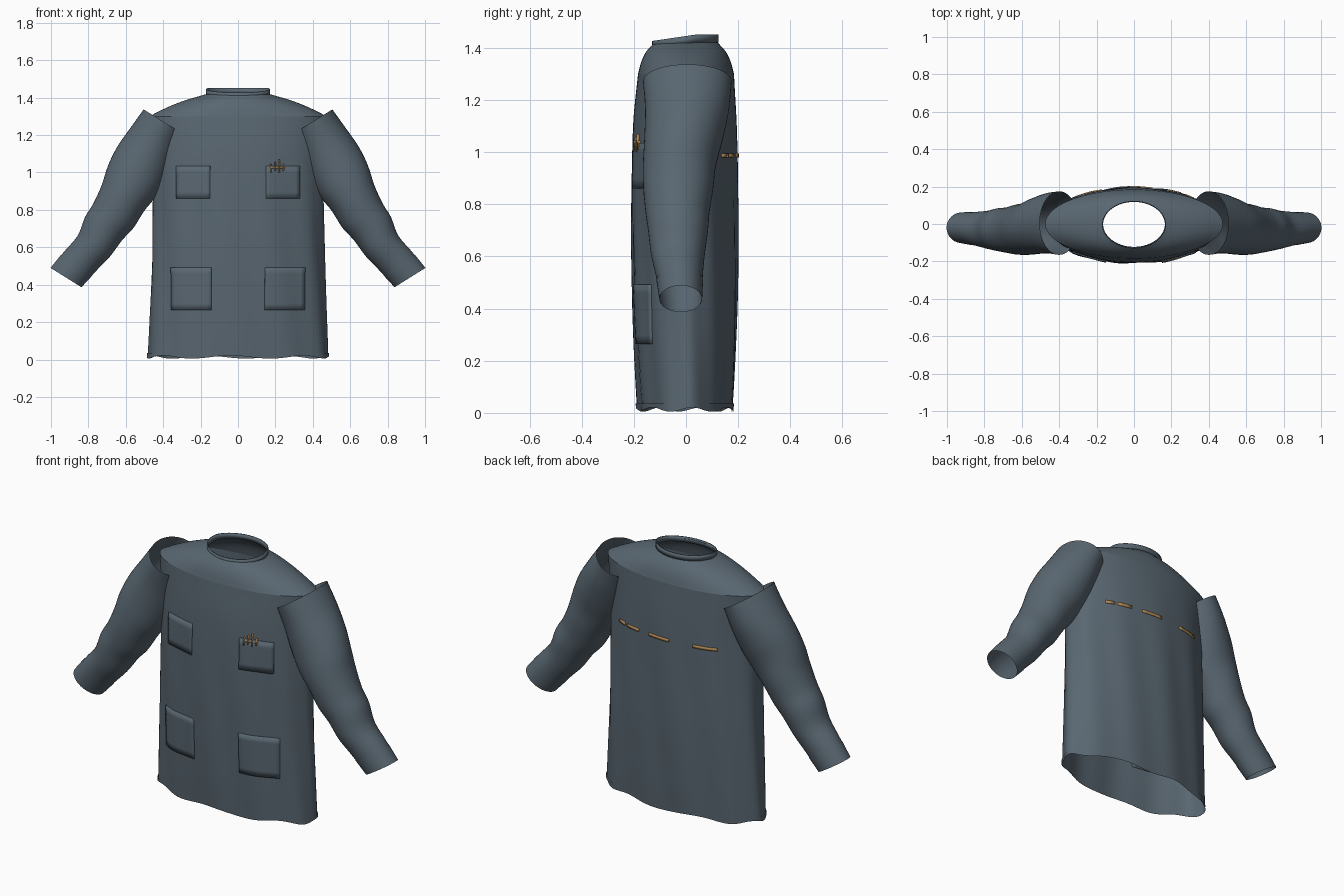
import bpy, bmesh, math
from mathutils import Vector

if "Cube" in bpy.data.objects:
    bpy.data.objects.remove(bpy.data.objects["Cube"])


def material(name, rgb):
    m = bpy.data.materials.new(name)
    m.diffuse_color = (*rgb, 1)
    m.use_nodes = True
    m.node_tree.nodes["Principled BSDF"].inputs["Base Color"].default_value = m.diffuse_color
    return m


CLOTH = material("slate cloth", (0.10, 0.135, 0.165))
GOLD = material("gold thread", (0.45, 0.25, 0.09))


def sample(rows, t):
    """Smooth (Catmull-Rom) lookup in rows whose first item is the parameter."""
    i = 0
    while i < len(rows) - 2 and t > rows[i + 1][0]:
        i += 1
    a, b = rows[i], rows[i + 1]
    p, q = rows[max(i - 1, 0)], rows[min(i + 2, len(rows) - 1)]
    h = b[0] - a[0]
    u = (t - a[0]) / h
    out = []
    for k in range(1, len(a)):
        m0 = (b[k] - p[k]) / (b[0] - p[0]) * h
        m1 = (q[k] - a[k]) / (q[0] - a[0]) * h
        out.append((2*u**3 - 3*u*u + 1) * a[k] + (u**3 - 2*u*u + u) * m0
                   + (3*u*u - 2*u**3) * b[k] + (u**3 - u*u) * m1)
    return out


def surface(name, point, nu, nv, mat, closed=True, thick=0):
    """Skin a nu by nv grid of points; closed makes a tube."""
    bm = bmesh.new()
    grid = [[bm.verts.new(point(i, j)) for i in range(nu)] for j in range(nv)]
    for j in range(nv - 1):
        for i in range(nu if closed else nu - 1):
            k = (i + 1) % nu
            bm.faces.new((grid[j][i], grid[j][k], grid[j+1][k], grid[j+1][i]))
    bmesh.ops.recalc_face_normals(bm, faces=bm.faces)
    me = bpy.data.meshes.new(name)
    bm.to_mesh(me)
    bm.free()
    me.materials.append(mat)
    ob = bpy.data.objects.new(name, me)
    bpy.context.collection.objects.link(ob)
    if thick:
        s = ob.modifiers.new("thickness", 'SOLIDIFY')
        s.thickness = thick
        s.offset = 0
    bpy.ops.object.select_all(action='DESELECT')
    ob.select_set(True)
    bpy.context.view_layer.objects.active = ob
    bpy.ops.object.shade_smooth_by_angle(angle=math.radians(35))
    return ob


# Torso: height, half width, half depth, depth centre
TORSO = [(0.0, 0.482, 0.181, -0.002), (0.2, 0.474, 0.192, -0.003),
         (0.5, 0.463, 0.202, -0.004), (0.8, 0.457, 0.204, -0.006),
         (1.1, 0.457, 0.199, -0.005), (1.3, 0.475, 0.184, 0.0)]
YOKE = [(1.3, 0.475, 0.184, 0.0), (1.345, 0.385, 0.172, 0.0),
        (1.385, 0.285, 0.153, 0.0), (1.42, 0.165, 0.122, 0.0)]
N = 96


def torso_point(a, z, grow=0.0):
    hx, hy, cy = sample(TORSO, z)
    # soft drape folds that fade out towards the shoulders
    fold = 0.004 * math.sin(11 * a + 3 * z) * max(0, min(1, (1.2 - z) / 0.5))
    return Vector(((hx + grow + fold) * math.cos(a),
                   cy + (hy + grow + fold) * math.sin(a), z))


def hem_height(a):
    return 0.013 + 0.008 * math.sin(7 * a + 0.6)


def body_point(i, j):
    a = 2 * math.pi * i / N
    low = hem_height(a)
    return torso_point(a, low + (1.3 - low) * j / 30)


def hem_point(i, j):
    a = 2 * math.pi * i / N
    return torso_point(a, hem_height(a) * (1 - j) + 0.036 * j, 0.004)


def yoke_point(i, j):
    a = 2 * math.pi * i / N
    z = 1.3 + 0.12 * j / 10
    hx, hy, cy = sample(YOKE, z)
    return Vector((hx * math.cos(a), cy + hy * math.sin(a), z))


def collar_point(i, j):
    a = 2 * math.pi * i / N
    rise = 0.012 * min(0.3, math.sin(a)) / 0.65
    z = (1.412, 1.442)[j] + rise + 0.003
    return Vector((0.168 * math.cos(a), -0.003 + 0.124 * math.sin(a), z))


surface("body", body_point, N, 31, CLOTH)
surface("hem_band", hem_point, N, 2, CLOTH)
surface("yoke", yoke_point, N, 11, CLOTH)
surface("collar", collar_point, N, 2, CLOTH, thick=0.006)

# Sleeve: distance along arm, outer, inner, back and front extents
SLEEVE = [(0, .123, -.123, .175, -.165), (.12, .131, -.150, .165, -.157),
          (.25, .137, -.175, .14, -.16), (.36, .125, -.179, .115, -.165),
          (.46, .10, -.167, .105, -.164), (.57, .085, -.166, .09, -.155),
          (.65, .085, -.150, .085, -.146), (.76, .065, -.141, .072, -.134),
          (.86, .080, -.120, .065, -.116), (.983, .095, -.096, .06, -.10)]
ALONG, ACROSS = Vector((.529, 0, -.848)), Vector((.848, 0, .529))


def sleeve_point(side, a, t, grow=0.0):
    out, inn, back, front = sample(SLEEVE, t)
    s = (out + inn) / 2 + ((out - inn) / 2 + grow) * math.cos(a)
    p = Vector((.40, 0, 1.272)) + ALONG * t + ACROSS * s
    p.y = (back + front) / 2 + ((back - front) / 2 + grow) * math.sin(a)
    p.x *= side
    return p


for side, label in ((-1, "left"), (1, "right")):
    surface(label + "_sleeve", lambda i, j: sleeve_point(
        side, 2 * math.pi * i / 48, .983 * j / 36), 48, 37, CLOTH)
    surface(label + "_cuff", lambda i, j: sleeve_point(
        side, 2 * math.pi * i / 48, .895 + .088 * j / 4, .002), 48, 5, CLOTH)


def plate(name, x0, x1, z0, z1, facing, mat, thick):
    """Thin panel that follows the front (-1) or back (1) of the torso."""
    nx, nz = max(2, int((x1 - x0) / 0.02) + 1), max(2, int((z1 - z0) / 0.03) + 1)

    def point(i, j):
        x = x0 + (x1 - x0) * i / (nx - 1)
        z = z0 + (z1 - z0) * j / (nz - 1)
        return torso_point(facing * math.acos(x / sample(TORSO, z)[0]), z)
    return surface(name, point, nx, nz, mat, closed=False, thick=thick)


# Four patch pockets
for side, label in ((-1, "left"), (1, "right")):
    for part, lo, hi, z0, z1 in (("chest", .148, .328, .86, 1.035),
                                 ("lower", .143, .357, .265, .493)):
        x0, x1 = sorted((side * lo, side * hi))
        plate(f"{label}_{part}_pocket", x0, x1, z0, z1, -1, CLOTH, 0.014)

# Plain gold stitches on the chest and across the back
for k in range(4):
    x = .172 + .022 * k
    plate("chest_stitch", x, x + .006, 1.0 + .008 * (k % 2),
          1.045 + .012 * (k % 3), -1, GOLD, 0.0095 if x < .145 else 0.019)
plate("chest_stitch_bar", .175, .25, 1.022, 1.028, -1, GOLD, 0.019)
for x0, x1 in ((.27, .32), (.17, .25), (-.03, .10), (-.30, -.17)):
    plate("back_stitch", x0, x1, .979, .995, 1, GOLD, 0.0095)
